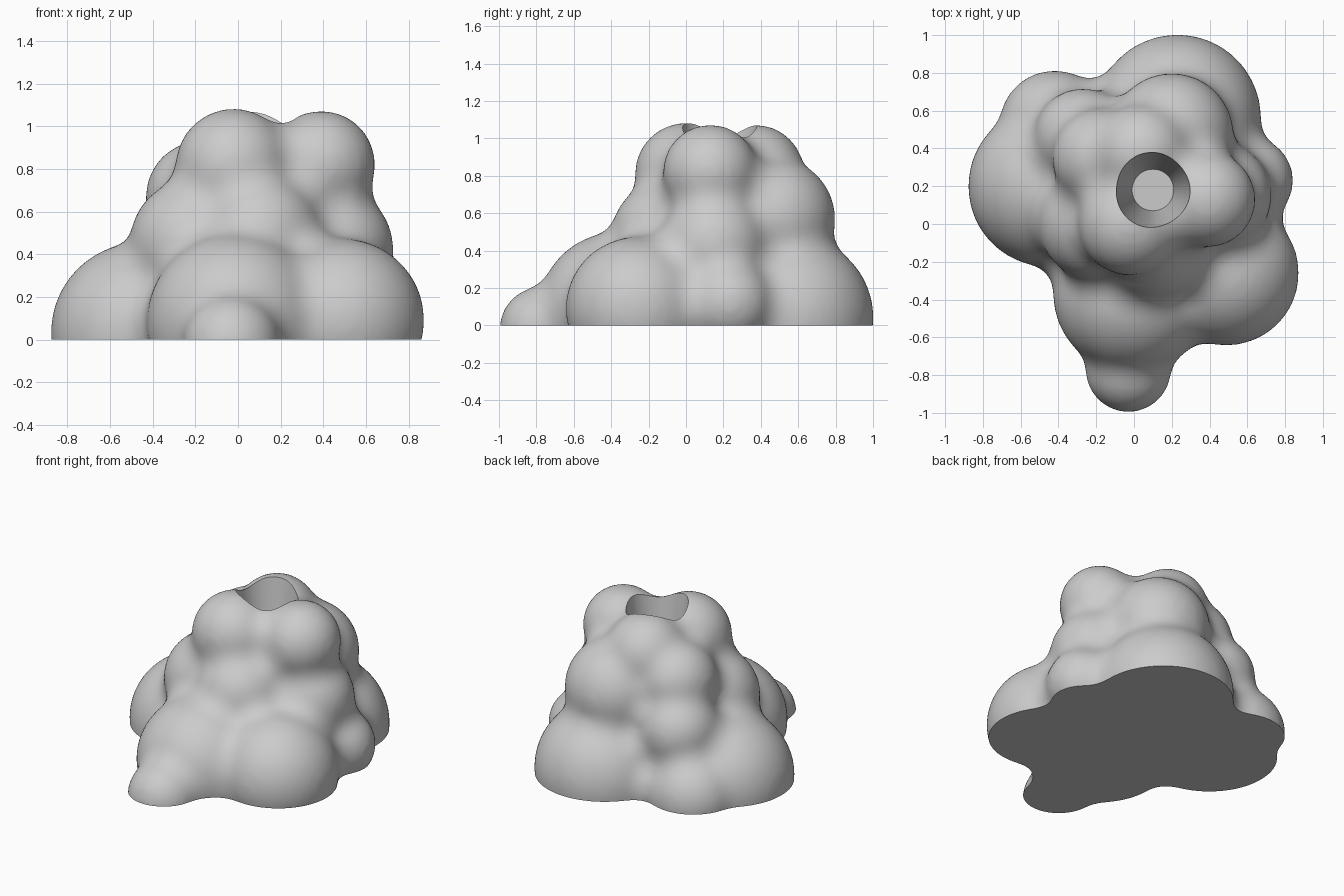
import bpy
import bmesh
from mathutils import Matrix, Vector

cube = bpy.data.objects.get("Cube")
if cube:
    bpy.data.objects.remove(cube, do_unlink=True)

# Single stone-grey colour
stone = bpy.data.materials.new("stone grey")
stone.use_nodes = True
colour = (0.6, 0.6, 0.6, 1)
stone.diffuse_color = colour
stone.node_tree.nodes["Principled BSDF"].inputs["Base Color"].default_value = colour

# Rounded lobes: x, y, z, radius
lower_lobes = [
    (-.03, -.77, -.02, .23), (-.01, -.37, .08, .42), (.49, -.26, .09, .385),
    (.61, .23, .12, .235), (.23, .56, .04, .445), (-.42, .52, .02, .295),
    (-.45, .2, .03, .43),
]
middle_lobes = [
    (.2, .47, .57, .33), (-.17, .35, .67, .265), (-.27, .46, .4, .26),
    (-.2, .01, .45, .31), (.44, .15, .43, .29), (.1, -.1, .48, .3),
]
upper_lobes = [(.39, .13, .82, .255), (-.02, 0, .81, .275), (.04, .37, .81, .265)]
core_lobes = [(.1, .15, .2, .5), (.13, .15, .6, .35)]

# The lobes are grown, merged, then shrunk back, which fillets the creases
fillet = .09


def make_object(name, bm):
    mesh = bpy.data.meshes.new(name)
    bm.to_mesh(mesh)
    bm.free()
    obj = bpy.data.objects.new(name, mesh)
    obj.data.materials.append(stone)
    bpy.context.collection.objects.link(obj)
    return obj


def socket_cutter():
    bm = bmesh.new()
    bmesh.ops.create_cone(bm, cap_ends=True, segments=64, radius1=.11,
                          radius2=.21, depth=.8,
                          matrix=Matrix.Translation((.1, .18, .75)))
    return make_object("socket_cutter", bm)


def ground_cutter():
    bm = bmesh.new()
    bmesh.ops.create_cube(bm, size=4, matrix=Matrix.Translation((0, 0, -2)))
    return make_object("ground_cutter", bm)


def add_remesh(obj, name):
    mod = obj.modifiers.new(name, "REMESH")
    mod.mode = "VOXEL"
    mod.voxel_size = .022


def add_smooth(obj, name, iterations):
    mod = obj.modifiers.new(name, "SMOOTH")
    mod.factor = .5
    mod.iterations = iterations


# Lobed mound
bm = bmesh.new()
for x, y, z, r in lower_lobes + middle_lobes + upper_lobes + core_lobes:
    bmesh.ops.create_icosphere(bm, subdivisions=4, radius=r + fillet,
                               matrix=Matrix.Translation(Vector((x, y, z))))
mound = make_object("lobed_mound", bm)

# Merge, shrink back and soften
add_remesh(mound, "merge")
add_smooth(mound, "even_out", 6)
shrink = mound.modifiers.new("shrink", "DISPLACE")
shrink.mid_level = 0
shrink.strength = -fillet
add_remesh(mound, "rebuild")
add_smooth(mound, "soften", 14)

# Flat base and tapered round socket
cutters = [ground_cutter(), socket_cutter()]
for cutter in cutters:
    cutter.hide_render = True
    cut = mound.modifiers.new(cutter.name, "BOOLEAN")
    cut.operation = "DIFFERENCE"
    cut.solver = "EXACT"
    cut.object = cutter

bpy.ops.object.select_all(action="DESELECT")
mound.select_set(True)
bpy.context.view_layer.objects.active = mound
for name in [m.name for m in mound.modifiers]:
    bpy.ops.object.modifier_apply(modifier=name)
for cutter in cutters:
    bpy.data.objects.remove(cutter, do_unlink=True)
bpy.ops.object.shade_smooth_by_angle(angle=.7)
